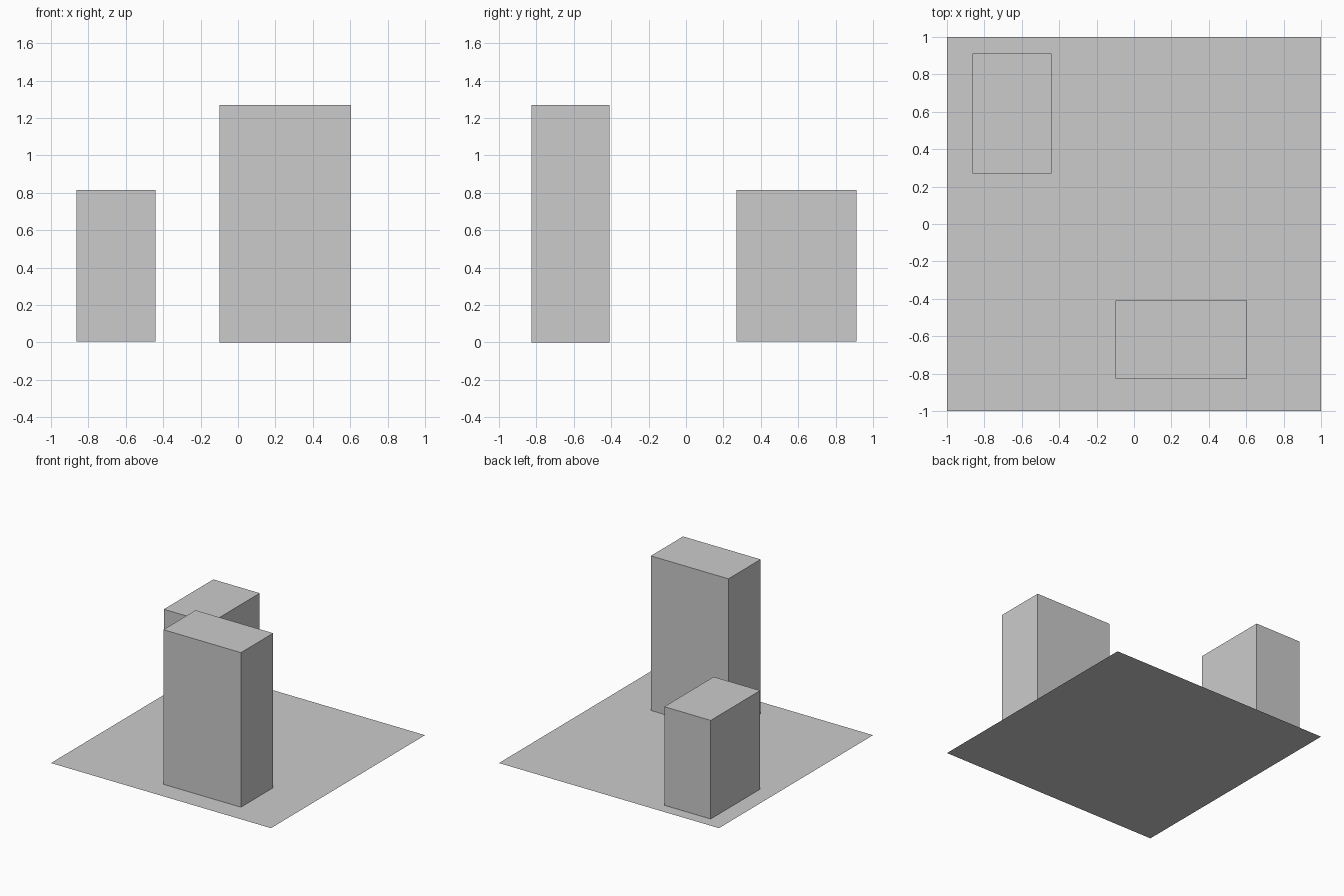
import bpy

if "Cube" in bpy.data.objects:
    bpy.data.objects.remove(bpy.data.objects["Cube"])


def block(name, x, y, z):
    """Box spanning the given (min, max) ranges."""
    bpy.ops.mesh.primitive_cube_add(size=1)
    ob = bpy.context.object
    ob.name = name
    ob.location = [(a + b) / 2 for a, b in (x, y, z)]
    ob.scale = [b - a for a, b in (x, y, z)]
    bpy.ops.object.transform_apply(location=True, rotation=False, scale=True)
    return ob


# Flat square base sheet
bpy.ops.mesh.primitive_plane_add(size=2)
bpy.context.object.name = "ground_sheet"

# Tall block near the front, shorter block at the back left
block("tall_block", (-0.10, 0.605), (-0.826, -0.408), (0.0, 1.27))
block("short_block", (-0.863, -0.441), (0.27, 0.912), (0.005, 0.815))
